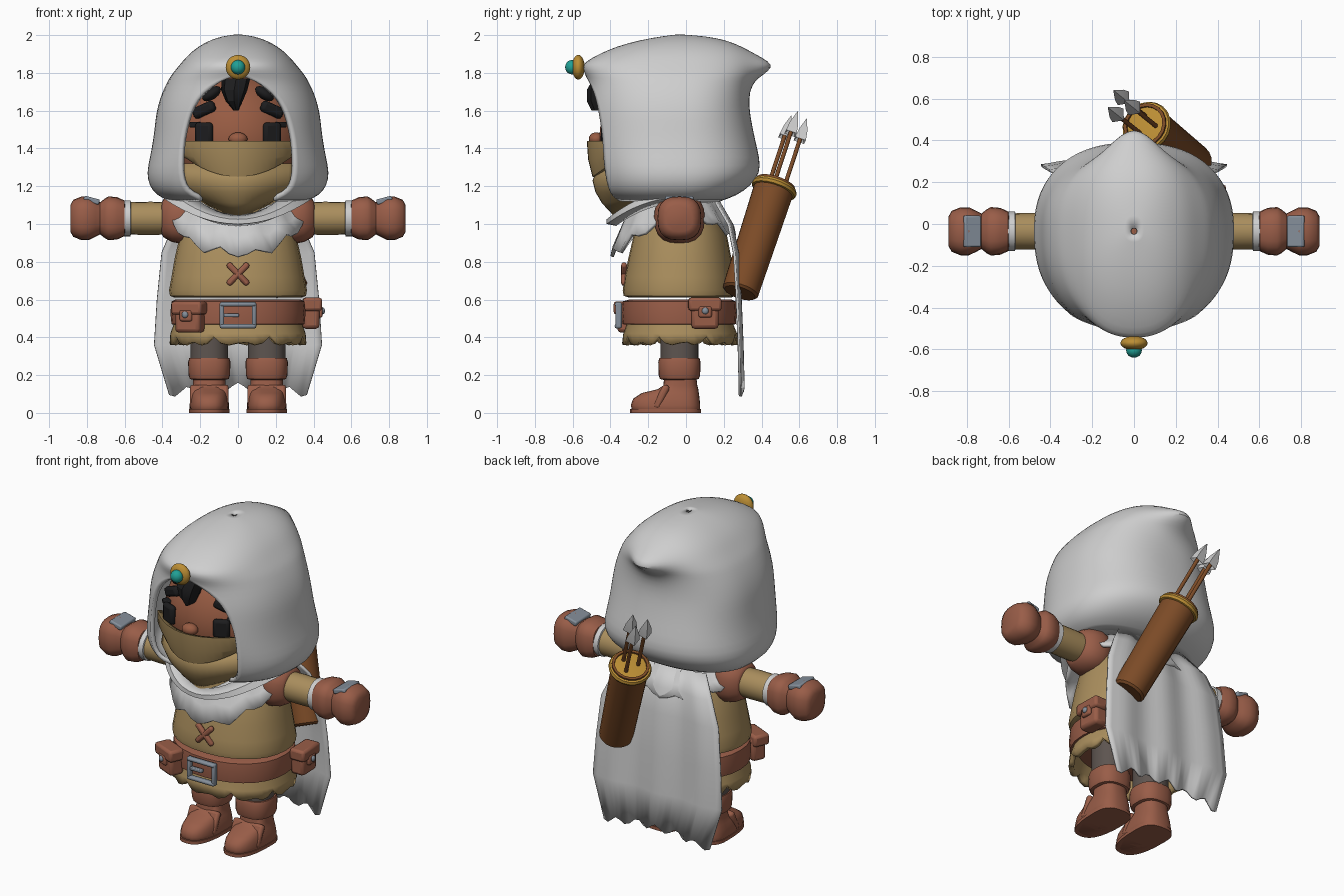
import bpy, bmesh, math
from mathutils import Vector, Matrix, Euler

if "Cube" in bpy.data.objects:
    bpy.data.objects.remove(bpy.data.objects["Cube"])

def material(name, r, g, b):
    m = bpy.data.materials.new(name)
    m.diffuse_color = (r, g, b, 1)
    m.use_nodes = True
    m.node_tree.nodes["Principled BSDF"].inputs["Base Color"].default_value = m.diffuse_color
    return m

CLOTH = material("pale_cloth", .62, .62, .62)
TAN = material("tan_fabric", .40, .27, .11)
LEATHER = material("red_leather", .32, .11, .065)
SKIN = material("skin", .31, .105, .055)
QUIVER = material("brown_hide", .20, .07, .02)
GOLD = material("gold", .50, .27, .035)
TEAL = material("teal_gem", .015, .35, .30)
BLACK = material("black_hair", .012, .012, .013)
STEEL = material("steel", .23, .27, .32)
DARK = material("dark_trousers", .11, .09, .08)
ID = Matrix.Identity(4)

def finish(bm, name, mat, M=ID, angle=42, thick=0, bevel=0, subsurf=0):
    bmesh.ops.remove_doubles(bm, verts=bm.verts, dist=.0004)
    bmesh.ops.transform(bm, matrix=M, verts=bm.verts)
    bmesh.ops.recalc_face_normals(bm, faces=bm.faces)
    me = bpy.data.meshes.new(name)
    bm.to_mesh(me)
    bm.free()
    me.materials.append(mat)
    ob = bpy.data.objects.new(name, me)
    bpy.context.collection.objects.link(ob)
    bpy.ops.object.select_all(action='DESELECT')
    ob.select_set(True)
    bpy.context.view_layer.objects.active = ob
    bpy.ops.object.shade_smooth_by_angle(angle=math.radians(angle))
    if bevel:
        b = ob.modifiers.new("bevel", 'BEVEL')
        b.width, b.segments = bevel, 2
    if subsurf:
        s = ob.modifiers.new("subsurf", 'SUBSURF')
        s.levels = s.render_levels = subsurf
    if thick:
        s = ob.modifiers.new("solidify", 'SOLIDIFY')
        s.thickness, s.offset = thick, -1
    return ob

def loft(name, mat, rows, closed=True, caps=True, **kw):
    """Skin a list of equal-length point rows."""
    bm = bmesh.new()
    vs = [[bm.verts.new(p) for p in r] for r in rows]
    n = len(rows[0])
    for a, b in zip(vs, vs[1:]):
        for i in range(n if closed else n - 1):
            j = (i + 1) % n
            bm.faces.new((a[i], a[j], b[j], b[i]))
    if closed and caps:
        bm.faces.new(vs[0])
        bm.faces.new(vs[-1])
    return finish(bm, name, mat, **kw)

def spow(v, e):
    return math.copysign(abs(v) ** e, v)

def ring(z, w, yf, yb, cx=0, n=2.2, cy=-.035, N=28):
    """Horizontal rounded outline, starting at the front."""
    out = []
    for k in range(N):
        t = 2 * math.pi * k / N
        c = spow(math.cos(t), 2 / n)
        out.append(Vector((cx + w * spow(math.sin(t), 2 / n), cy - c * (cy - yf if c > 0 else yb - cy), z)))
    return out

def round_z(name, mat, prof, **kw):
    return loft(name, mat, [ring(z, r, -r, r, cy=0, n=2, N=20) for z, r in prof], **kw)

def tube_x(name, mat, s, prof, n=2.0):
    rows = [[Vector((s * x, -.035 + p.x, 1.03 + p.y)) for p in ring(0, r, -r, r, n=n, cy=0, N=20)] for x, r in prof]
    return loft(name, mat, rows)

def box(name, mat, loc, size, rot=(0, 0, 0), bevel=.01, M=ID):
    bm = bmesh.new()
    bmesh.ops.create_cube(bm, size=1)
    return finish(bm, name, mat, M @ Matrix.LocRotScale(Vector(loc), Euler(rot), Vector(size)), 35, bevel=bevel)

def blob(name, mat, loc, size, rot=(0, 0, 0), seg=16, M=ID):
    bm = bmesh.new()
    bmesh.ops.create_uvsphere(bm, u_segments=seg, v_segments=seg // 2 + 2, radius=1)
    return finish(bm, name, mat, M @ Matrix.LocRotScale(Vector(loc), Euler(rot), Vector(size)))

# hood: height, half width, front, back, half opening
HOOD = [(1.12, .36, -.38, .18, .17), (1.15, .43, -.45, .27, .25), (1.20, .47, -.48, .34, .285),
        (1.27, .485, -.50, .395, .30), (1.35, .467, -.52, .39, .30), (1.45, .448, -.53, .365, .295),
        (1.55, .438, -.53, .345, .27), (1.62, .427, -.53, .335, .245), (1.70, .402, -.525, .335, .19),
        (1.76, .372, -.525, .345, .09), (1.79, .353, -.535, .355, 0), (1.83, .32, -.55, .36, 0),
        (1.86, .295, -.535, .355, 0), (1.90, .26, -.46, .335, 0), (1.94, .21, -.37, .29, 0),
        (1.975, .145, -.24, .21, 0), (1.995, .08, -.12, .10, 0), (2.003, .015, -.05, -.02, 0)]
rows = []
for z, w, f, b, o in HOOD:
    n, cy, row = 2.35, -.035, []
    t0 = math.asin((o / w) ** (n / 2))
    for k in range(45):
        t = t0 + (2 * math.pi - 2 * t0) * k / 44
        c = spow(math.cos(t), 2 / n)
        x = w * spow(math.sin(t), 2 / n)
        y = cy - c * (cy - f if c > 0 else b - cy)
        if c < 0:  # pinched tip at the back
            y += .11 * math.exp(-(x / .11) ** 2 - ((z - 1.835) / .06) ** 2)
        row.append(Vector((x, y, z)))
    rows.append(row)
loft("hood", CLOTH, rows, closed=False, thick=.025, subsurf=1, angle=60)

def draped(name, spec, **kw):
    """Loops around the neck: width, front depth, back depth, z by cosine of the angle."""
    rows = []
    for w, df, db, zf in spec:
        row = []
        for k in range(48):
            t = 2 * math.pi * k / 48
            c = math.cos(t)
            row.append(Vector((w * math.sin(t), -.035 - c * (df if c > 0 else db), zf(c, k))))
        rows.append(row)
    return loft(name, CLOTH, rows, caps=False, **kw)

# hood collar dipping to the throat, and ragged shoulder scarf
draped("hood_collar", [(w, df, db, lambda c, k, z=z, d=d: z - d * max(0, c) ** 2) for w, df, db, z, d in
       [(.29, .345, .18, 1.19, .14), (.37, .385, .24, 1.18, .155), (.40, .385, .26, 1.14, .14), (.33, .335, .2, 1.11, .12)]],
       thick=.015)
RAG = (0, .012, .03, .01, -.012, .02, .045, .015)
def hem(c, k):
    return (1.08 - .25 * c if c > 0 else 1.08 + .14 * c) + RAG[k % 8]
draped("shoulder_scarf", [(.24 + .13 * t, .24 + .125 * t, .18 + .12 * t,
       lambda c, k, t=t: 1.16 + (hem(c, k) - 1.16) * t) for t in (0, .35, .7, 1)], thick=.018)

# long cape with a torn lower edge
rows = []
for z, w, y in [(1.12, .25, .17), (1.0, .34, .24), (.85, .405, .27), (.6, .43, .285), (.36, .445, .295), (.14, .365, .30)]:
    row = []
    for k in range(25):
        u = k / 12 - 1
        dz = (.02 * math.cos(u * 17) - .04 * u * u) if z < .2 else 0
        row.append(Vector((u * w, y + .010 * math.cos(u * 9), z + dz)))
    rows.append(row)
loft("cape", CLOTH, rows, closed=False, thick=.012)

# head and face
def face_y(x, z):
    return -.08 - .38 * math.sqrt(max(.02, 1 - (x / .36) ** 2 - ((z - 1.45) / .38) ** 2))
blob("head", SKIN, (0, -.08, 1.45), (.36, .38, .36), seg=32)
blob("nose", SKIN, (0, -.475, 1.45), (.05, .04, .035))
for s in (-1, 1):
    box("eye", BLACK, (s * .18, face_y(.18, 1.48) - .012, 1.48), (.10, .04, .115), (0, 0, s * .4), .018)
    box("eyelash", BLACK, (s * .225, face_y(.225, 1.525) - .012, 1.525), (.06, .04, .03), (0, 0, s * .5), .008)
    box("eyebrow", BLACK, (s * .18, face_y(.18, 1.605) - .015, 1.605), (.13, .05, .06), (0, s * .4, s * .4), .018)
    blob("side_lock", BLACK, (s * .14, face_y(.14, 1.69) - .03, 1.69), (.06, .05, .03), (0, s * .6, 0), 10)
loft("forelock", BLACK, [ring(z, w, yf, -.38, cx, 2.5, -.43, 8) for z, w, yf, cx in
     [(1.60, .012, -.50, -.01), (1.65, .045, -.525, -.02), (1.71, .07, -.525, -.02), (1.77, .075, -.49, -.01)]], angle=30)

# face cloth in two overlapping folds
def face_cloth(name, spec):
    loft(name, TAN, [[Vector((u * w, y + .17 * u * u, z + dz * u * u)) for u in
         [k / 8 - 1 for k in range(17)]] for z, w, y, dz in spec], closed=False, thick=.03)
face_cloth("mask_upper", [(1.43, .30, -.49, 0), (1.44, .31, -.525, 0), (1.34, .315, -.518, .03), (1.25, .305, -.495, .12), (1.25, .30, -.45, .12)])
face_cloth("mask_lower", [(1.32, .31, -.46, 0), (1.23, .305, -.495, .0), (1.17, .28, -.48, .0), (1.11, .22, -.445, .02), (1.04, .13, -.38, .04)])

# brow jewel
blob("jewel_mount", GOLD, (0, -.57, 1.83), (.065, .034, .065), seg=24)
blob("jewel", TEAL, (0, -.604, 1.83), (.038, .036, .038))

# tunic, skirt and belt
loft("tunic", TAN, [ring(*r) for r in
     [(.61, .335, -.30, .24), (.62, .36, -.33, .26), (.65, .365, -.335, .262), (.72, .352, -.325, .253), (.82, .335, -.305, .24),
      (.95, .305, -.275, .215), (1.06, .26, -.225, .17), (1.13, .20, -.17, .12), (1.17, .12, -.11, .06)]])
hemline = ring(.37, .362, -.338, .275, N=56)
for k, p in enumerate(hemline):
    p.z += (0, .005, -.01, .0, .035, .0, -.01)[k % 7]
loft("tunic_skirt", TAN, [ring(.58, .325, -.305, .24, N=56), ring(.47, .34, -.315, .25, N=56),
     ring(.42, .358, -.332, .27, N=56), hemline], caps=False, thick=.03)
loft("skirt_lining", TAN, [ring(.5, .32, -.29, .23), ring(.49, .32, -.29, .23)])
loft("belt", LEATHER, [ring(*r) for r in [(.465, .33, -.30, .24), (.47, .352, -.336, .264),
     (.53, .358, -.342, .268), (.59, .352, -.336, .264), (.60, .33, -.30, .24)]])
for s in (-1, 1):
    box("buckle_side", STEEL, (s * .085, -.357, .517), (.024, .035, .14))
    box("buckle_bar", STEEL, (0, -.36, .517 + s * .058), (.19, .035, .024))
    box("chest_stitch", LEATHER, (0, -.328, .735), (.155, .03, .032), (-.08, s * .8, 0), .012)
box("buckle_prong", STEEL, (-.035, -.358, .517), (.08, .025, .02), bevel=.005)

# belt pouches
for loc, turn in (((-.255, -.30, .51), -.42), ((.385, .10, .53), 1.6)):
    M = Matrix.Translation(loc) @ Matrix.Rotation(turn, 4, 'Z')
    box("pouch", LEATHER, (0, 0, -.01), (.145, .09, .15), bevel=.02, M=M)
    box("pouch_flap", LEATHER, (0, -.008, .045), (.175, .10, .07), bevel=.015, M=M)
    box("pouch_tab", LEATHER, (0, -.05, .005), (.07, .025, .06), bevel=.01, M=M)
    blob("pouch_stud", STEEL, (0, -.064, .01), (.018, .012, .018), M=M, seg=12)

# arms and legs, both sides
for s in (-1, 1):
    tube_x("shoulder_guard", LEATHER, s, [(.2, .09), (.25, .125), (.30, .135), (.35, .125), (.395, .10), (.405, .08)], 2.4)
    tube_x("sleeve", TAN, s, [(.34, .085), (.46, .088), (.59, .086)])
    tube_x("wrist_wrap", CLOTH, s, [(.565, .08), (.57, .095), (.605, .095), (.61, .08)])
    tube_x("glove", LEATHER, s, [(.595, .075), (.602, .095), (.64, .112), (.685, .116), (.705, .105), (.73, .085),
                                 (.755, .098), (.79, .115), (.83, .115), (.872, .098), (.888, .07)], 2.7)
    box("hand_plate", STEEL, (s * .775, -.035, 1.125), (.085, .15, .03), (0, -s * .25, 0), .008)
    cx = s * .152
    loft("leg", DARK, [ring(z, .1, -.135, .065, cx) for z in (.25, .5)])
    loft("boot_cuff", LEATHER, [ring(z, w, -.035 - w, w - .035, cx, 2.5) for z, w in
         [(.175, .085), (.18, .103), (.20, .11), (.27, .112), (.29, .106), (.292, .09)]])
    loft("boot", LEATHER, [ring(z, w, f, b, cx, 2.6) for z, w, f, b in
         [(0, .095, -.27, .07), (.012, .103, -.285, .075), (.04, .105, -.292, .075), (.075, .10, -.28, .072),
          (.105, .093, -.235, .068), (.125, .088, -.15, .065), (.145, .086, -.12, .06), (.19, .086, -.115, .055)]])
    loft("boot_sole", LEATHER, [ring(z, .108, -.296, .08, cx, 2.6) for z in (0, .02)])
    box("boot_strap", LEATHER, (cx, -.13, .085), (.205, .04, .135), (-.45, 0, 0), .015)

# quiver with ring and arrows, leaning across the back
base, top = Vector((.285, .285, .635)), Vector((.05, .475, 1.215))
axis = top - base
L = axis.length
Q = Matrix.Translation(base) @ axis.to_track_quat('Z', 'Y').to_matrix().to_4x4()
round_z("quiver", QUIVER, [(0, .085), (.012, .098), (L, .108), (L, .092), (L - .02, .09)], M=Q)
round_z("quiver_ring", GOLD, [(L - .05, .10), (L - .045, .118), (L - .03, .124), (L - .015, .118), (L - .01, .10)], M=Q)
for i, (ax, ay, h) in enumerate(((-.035, -.035, .30), (.045, 0, .30), (-.03, .045, .30))):
    A = Q @ Matrix.Translation((ax, ay, L))
    round_z("arrow_shaft", QUIVER, [(-.1, .011), (h, .011)], M=A)
    loft("arrow_head", CLOTH, [ring(z, r, -r, r, cy=0, n=2, N=4) for z, r in
         [(h + .005, .012), (h - .025, .042), (h + .03, .032), (h + .105, .002)]], M=A, angle=20)
